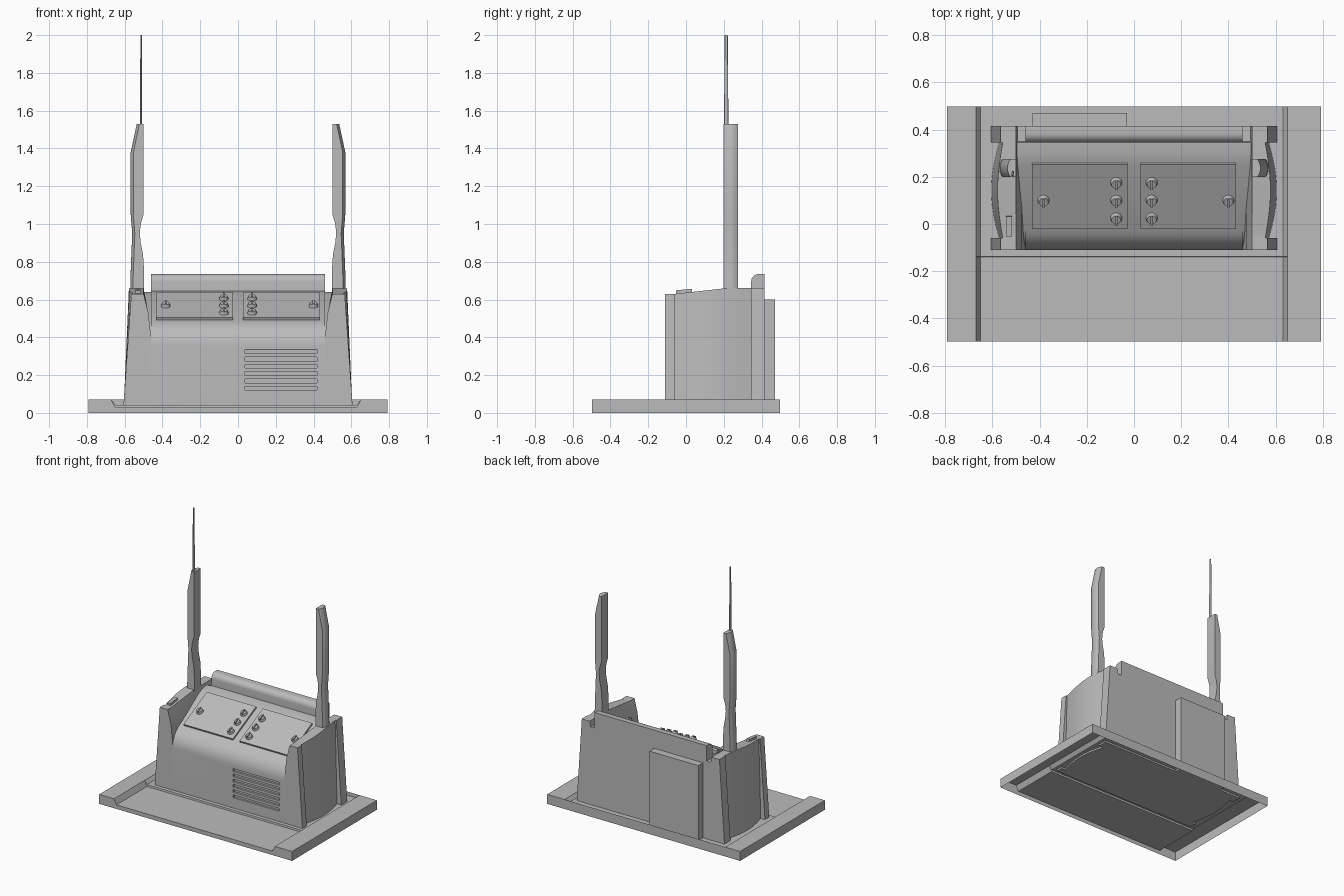
import bpy, bmesh, math
from mathutils import Matrix, Vector

cube = bpy.data.objects.get("Cube")
if cube:
    bpy.data.objects.remove(cube, do_unlink=True)

grey = bpy.data.materials.new("plain grey")
grey.use_nodes = True
COLOUR = (0.5, 0.5, 0.5, 1)
grey.diffuse_color = COLOUR
grey.node_tree.nodes["Principled BSDF"].inputs["Base Color"].default_value = COLOUR


def finish(name, bm, smooth=False):
    bmesh.ops.recalc_face_normals(bm, faces=bm.faces[:])
    mesh = bpy.data.meshes.new(name)
    bm.to_mesh(mesh)
    bm.free()
    mesh.materials.append(grey)
    obj = bpy.data.objects.new(name, mesh)
    bpy.context.collection.objects.link(obj)
    if smooth:
        activate(obj)
        bpy.ops.object.shade_smooth_by_angle(angle=math.radians(30))
    return obj


def activate(obj):
    bpy.ops.object.select_all(action='DESELECT')
    obj.select_set(True)
    bpy.context.view_layer.objects.active = obj


def loft(name, rings, smooth=False):
    """Skin closed rings of 3D points and cap both ends."""
    bm = bmesh.new()
    rows = [[bm.verts.new(p) for p in ring] for ring in rings]
    n = len(rows[0])
    for a, b in zip(rows, rows[1:]):
        for i in range(n):
            j = (i + 1) % n
            bm.faces.new((a[i], a[j], b[j], b[i]))
    bm.faces.new(rows[0])
    bm.faces.new(rows[-1])
    return finish(name, bm, smooth)


def prism_x(name, pts, half):
    return loft(name, [[(x, y, z) for y, z in pts] for x in (-half, half)], True)


def add_box(bm, centre, size, tilt=0):
    m = Matrix.Translation(centre) @ Matrix.Rotation(tilt, 4, 'X') @ Matrix.Diagonal((*size, 1))
    bmesh.ops.create_cube(bm, size=1, matrix=m)


def box(name, centre, size, tilt=0):
    bm = bmesh.new()
    add_box(bm, centre, size, tilt)
    return finish(name, bm)


def arc(cy, cz, r, start, end, n=8):
    angles = [math.radians(start + (end - start) * i / n) for i in range(n + 1)]
    return [(cy + r * math.cos(a), cz + r * math.sin(a)) for a in angles]


# Base tray: open-bottomed shell, channel open at the front and a little shallower behind
bm = bmesh.new()
rows = []
for y, floor in ((-.497, .03), (-.14, .03), (-.138, .043), (.497, .043)):
    outline = [(-.792, 0), (-.792, .07), (-.67, .07), (-.65, floor),
               (.63, floor), (.65, .07), (.792, .07), (.792, 0)]
    rows.append([bm.verts.new((x, y, z)) for x, z in outline])
for a, b in zip(rows, rows[1:]):
    for i in range(len(a) - 1):
        bm.faces.new((a[i], b[i], b[i + 1], a[i + 1]))
bm.faces.new(rows[0])
bm.faces.new([v for i, v in enumerate(rows[-1]) if i not in (3, 4)])
finish("base_tray", bm)

# Central housing with a rounded nose, sloped deck and rear ridge
TILT = math.atan(0.5)
nose = arc(.03, .358, .14, 180, 90 + math.degrees(TILT))
deck = [(.25, .625), (.3, .64), (.345, .645)]
housing = prism_x("housing", [(-.11, .03)] + nose + deck
                  + arc(.385, .695, .04, 180, 90) + [(.415, .735), (.415, .03)], .46)
prism_x("deck_sides", [(.03, .1)] + [(y + .004, z - .004) for y, z in nose]
        + [(y, z - .004) for y, z in deck] + [(.35, .62), (.415, .62), (.415, .1)], .499)

# Vent slots cut in the housing front
bm = bmesh.new()
for i in range(6):
    add_box(bm, (.228, -.11, .13 + .039 * i), (.38, .03, .02))
cutter = finish("vent_cutter", bm)
cutter.hide_render = True
cut = housing.modifiers.new("vents", 'BOOLEAN')
cut.operation = 'DIFFERENCE'
cut.solver = 'EXACT'
cut.object = cutter
activate(housing)
bpy.ops.object.modifier_apply(modifier=cut.name)
bpy.data.objects.remove(cutter, do_unlink=True)

# Side towers (two pillars with a bowed panel between) and upright arms
ARM = [(.497, .6), (.497, .75), (.503, .84), (.515, .9), (.52, .95), (.515, 1), (.5, 1.05),
       (.5, 1.53), (.536, 1.53), (.568, 1.38), (.568, 1.05), (.56, .95), (.568, .75), (.572, .6)]
for side, label in ((1, "left"), (-1, "right")):
    sections = [(-.11, .607, .565, .63), (-.06, .607, .565, .63)]
    for i in range(13):
        t = i / 12
        bow = math.sin(math.pi * t)
        sections.append((-.06 + .405 * t, .572 + .033 * bow, .556 + .022 * bow,
                         .63 + .03 * min(1, t * 1.5)))
    sections += [(.345, .607, .565, .66), (.415, .607, .565, .66)]
    rings = []
    for y, low, high, top in sections:
        ring = [(.46, .03), (low, .03), (high, top), (.5, top), (.475, .53), (.46, .4)]
        rings.append([(side * x, y, z) for x, z in ring])
    loft(label + "_tower", rings, True)
    # The outer face of each arm is gently rounded
    rings = []
    for i in range(7):
        t = i / 3 - 1
        rings.append([(side * (x - .014 * t * t * (x > .525)), .237 + .039 * t, z) for x, z in ARM])
    loft(label + "_arm", rings, True)

# Thin rod on the right arm
bm = bmesh.new()
bmesh.ops.create_cone(bm, cap_ends=True, segments=12, radius1=.012, radius2=.008, depth=.5,
                      matrix=Matrix.Translation((-.513, .213, 1.75)) @ Matrix.Diagonal((.5, 1, 1, 1)))
finish("rod", bm, True)

# Control plates and slotted knobs on the sloped deck
slope = Matrix.Rotation(TILT, 4, 'X')
normal = slope @ Vector((0, 0, 1))
for side, label, outer in ((1, "left", .4), (-1, "right", .383)):
    box(label + "_control_plate", (side * .23, .12, .563), (.405, .305, .022), TILT)
    for k, (x, y) in enumerate([(.075, .03), (.075, .105), (.075, .18), (outer, .105)]):
        spot = Vector((side * x, y, .563 + (y - .12) / 2))
        bm = bmesh.new()
        bmesh.ops.create_cone(bm, cap_ends=True, segments=16, radius1=.025, radius2=.02,
                              depth=.018, matrix=Matrix.Translation(spot + normal * .02) @ slope)
        add_box(bm, spot + normal * .031, (.009, .042, .014), TILT)
        finish(f"{label}_knob_{k + 1}", bm, True)

# Rear plate and the small switch on the right tower
box("rear_plate", (-.23, .44, .315), (.4, .06, .57))
box("tower_switch", (-.53, -.01, .643), (.025, .085, .02), .1)
